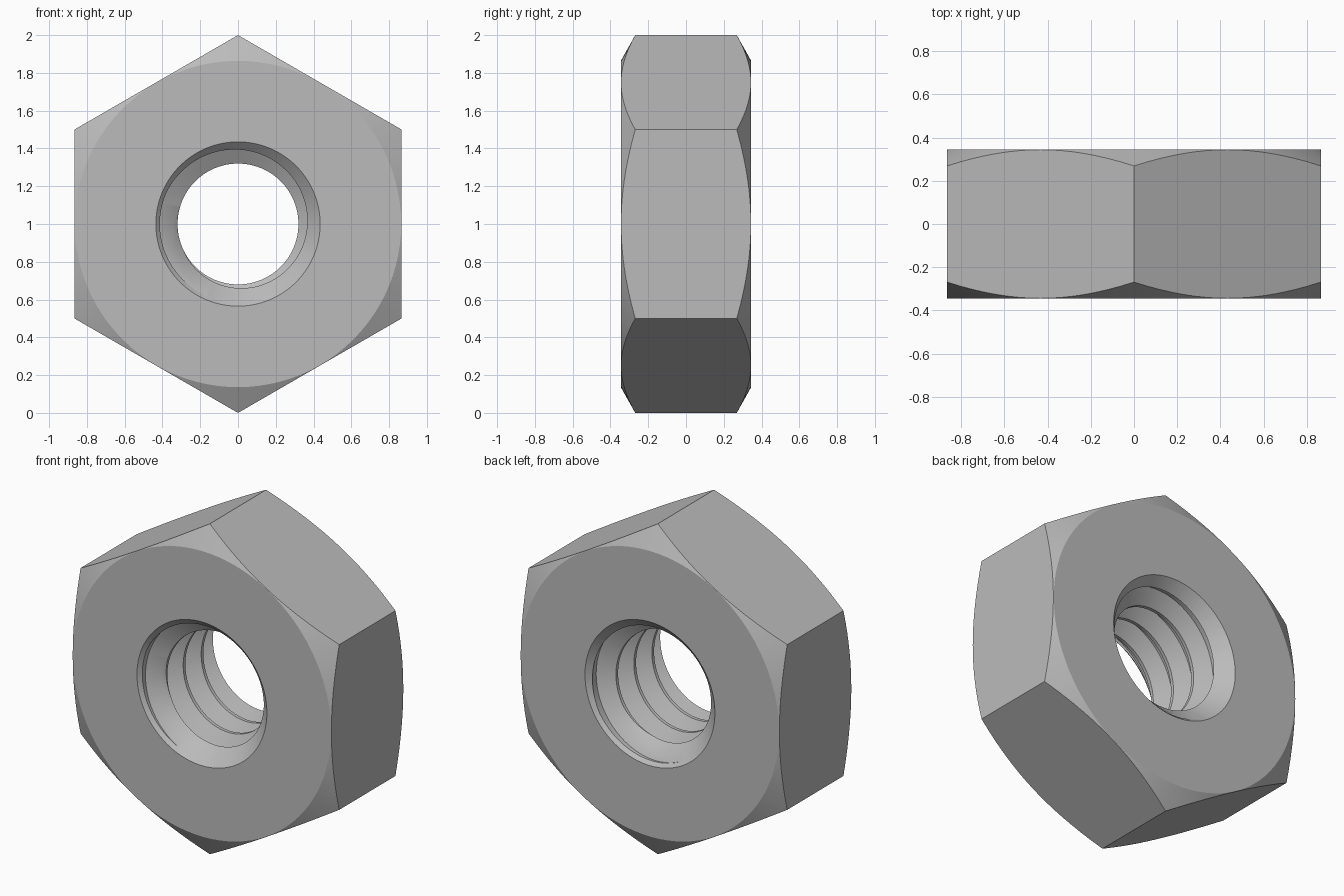
import bpy, bmesh, math
from mathutils import Matrix

cube = bpy.data.objects.get("Cube")
if cube:
    bpy.data.objects.remove(cube, do_unlink=True)

HALF = 0.345                    # half thickness
FLAT = math.sqrt(3) / 2         # centre to flat
MINOR, MAJOR = 0.32, 0.414      # thread radii
SINK = 0.435                    # countersink radius at the face
PITCH, CREST = 0.172, 0.021
FLANK = (MAJOR - MINOR) * math.tan(math.radians(30))
SEGS = 96


def finish(name, bm):
    """Turn a bmesh built along z into an object."""
    bmesh.ops.recalc_face_normals(bm, faces=bm.faces)
    mesh = bpy.data.meshes.new(name)
    bm.to_mesh(mesh)
    bm.free()
    obj = bpy.data.objects.new(name, mesh)
    bpy.context.collection.objects.link(obj)
    return obj


def lathe(name, half_profile):
    """Revolve a (radius, z) profile, mirrored below z = 0."""
    profile = [(r, -z) for r, z in half_profile] + half_profile[::-1]
    bm = bmesh.new()
    verts = [bm.verts.new((r, 0, z)) for r, z in profile]
    edges = [bm.edges.new(pair) for pair in zip(verts, verts[1:])]
    bmesh.ops.spin(bm, geom=verts + edges, cent=(0, 0, 0), axis=(0, 0, 1),
                   angle=math.tau, steps=SEGS, use_duplicate=False)
    bmesh.ops.remove_doubles(bm, verts=bm.verts, dist=1e-5)
    return finish(name, bm)


def thread_cutter(turns=8):
    """Solid screw: each seam joins a row to the row one pitch further on."""
    section = [(MINOR, 0), (MINOR, CREST), (MAJOR, CREST + FLANK), (MAJOR, PITCH - FLANK)]
    n = len(section)
    start = HALF + 0.0445 - PITCH * (turns / 2 + 2.5)
    bm = bmesh.new()
    columns = []
    for j in range(SEGS):
        a = math.tau * j / SEGS
        column = []
        for i in range(turns * n + 1):
            r, dz = section[i % n]
            z = start + PITCH * (i // n + j / SEGS) + dz
            column.append(bm.verts.new((r * math.cos(a), r * math.sin(a), z)))
        columns.append(column)
    for j in range(SEGS):
        here = columns[j]
        there = columns[j + 1] if j + 1 < SEGS else columns[0][n:]
        for i in range(min(len(here), len(there)) - 1):
            bm.faces.new((here[i], there[i], there[i + 1], here[i + 1]))
    # the last column runs past the seam, so close it with its own top step
    rim = [e for e in bm.edges if e.is_boundary]
    for low in (True, False):
        loop = [e for e in rim if (e.verts[0].co.z < 0) == low]
        z = sum(e.verts[0].co.z for e in loop) / len(loop)
        centre = bm.verts.new((0, 0, z))
        for e in loop:
            bm.faces.new((e.verts[0], e.verts[1], centre))
    loose = [v for v in bm.verts if not v.link_faces]
    bmesh.ops.delete(bm, geom=loose, context='VERTS')
    return finish("thread_cutter", bm)


def cut(target, tool, operation):
    mod = target.modifiers.new(tool.name, 'BOOLEAN')
    mod.operation, mod.solver, mod.object = operation, 'EXACT', tool
    bpy.context.view_layer.objects.active = target
    bpy.ops.object.modifier_apply(modifier=mod.name)
    bpy.data.objects.remove(tool, do_unlink=True)


# Hexagonal blank with a corner up
bm = bmesh.new()
bmesh.ops.create_cone(bm, cap_ends=True, segments=6, radius1=1, radius2=1, depth=1,
                      matrix=Matrix.Rotation(0, 4, 'Z'))
if max(v.co.y for v in bm.verts) < 0.95:
    bmesh.ops.rotate(bm, verts=bm.verts, matrix=Matrix.Rotation(math.radians(30), 3, 'Z'))
nut = finish("hex_nut", bm)

# Turned corners on both faces
slope = 0.56
edge = FLAT - 0.002
cut(nut, lathe("corner_chamfer", [(0, HALF), (edge, HALF),
                                  (1.15, HALF - (1.15 - edge) * slope)]), 'INTERSECT')

# Threaded hole and its countersinks
cut(nut, thread_cutter(), 'DIFFERENCE')
cut(nut, lathe("countersink", [(0, HALF + 0.1), (SINK + 0.1, HALF + 0.1),
                               (0.1, HALF + 0.1 - SINK)]), 'DIFFERENCE')

# Stand the nut on a corner, axis along y
nut.data.transform(Matrix.Translation((0, 0, 1)) @ Matrix.Rotation(math.radians(90), 4, 'X'))

# Plain grey metal
grey = bpy.data.materials.new("grey_metal")
grey.use_nodes = True
colour = (0.5, 0.5, 0.5, 1)
grey.diffuse_color = colour
grey.node_tree.nodes["Principled BSDF"].inputs["Base Color"].default_value = colour
nut.data.materials.clear()
nut.data.materials.append(grey)

bpy.ops.object.select_all(action='DESELECT')
nut.select_set(True)
bpy.context.view_layer.objects.active = nut
bpy.ops.object.shade_smooth_by_angle(angle=math.radians(25))
